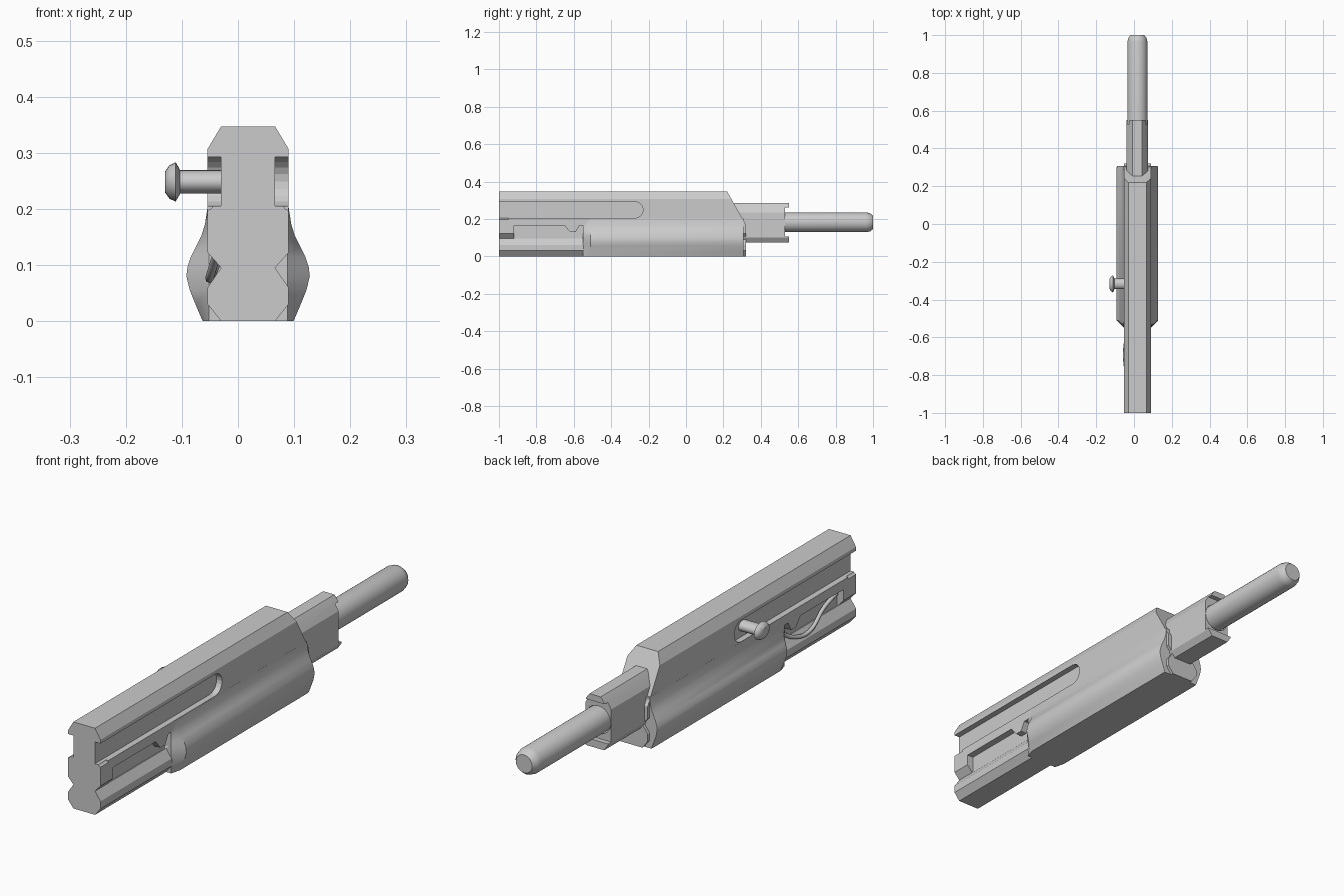
import bpy, bmesh, math
from mathutils import Vector

if "Cube" in bpy.data.objects:
    bpy.data.objects.remove(bpy.data.objects["Cube"])

CX = 0.018  # body centre line in x


def finish(name, bm, angle=None):
    bmesh.ops.recalc_face_normals(bm, faces=bm.faces)
    me = bpy.data.meshes.new(name)
    bm.to_mesh(me)
    bm.free()
    ob = bpy.data.objects.new(name, me)
    bpy.context.collection.objects.link(ob)
    if angle:
        smooth(ob, angle)
    return ob


def smooth(ob, angle):
    bpy.ops.object.select_all(action='DESELECT')
    ob.select_set(True)
    bpy.context.view_layer.objects.active = ob
    bpy.ops.object.shade_smooth_by_angle(angle=math.radians(angle))


def mirrored(half):
    return half + [(-x, z) for x, z in reversed(half)]


def loft(rings):
    bm = bmesh.new()
    vs = [[bm.verts.new(p) for p in r] for r in rings]
    n = len(vs[0])
    for a, b in zip(vs, vs[1:]):
        for i in range(n):
            bm.faces.new((a[i], a[(i + 1) % n], b[(i + 1) % n], b[i]))
    bm.faces.new(vs[0])
    bm.faces.new(vs[-1])
    return bm


def prism_y(pts, a, b):
    return loft([[(CX + x, y, z) for x, z in pts] for y in (a, b)])


def prism_x(pts, a, b):
    return loft([[(CX + x, y, z) for y, z in pts] for x in (a, b)])


def lathe(pts, place, seg=24):
    return loft([[place(t, r * math.cos(2 * math.pi * i / seg),
                        r * math.sin(2 * math.pi * i / seg)) for i in range(seg)]
                 for t, r in pts])


def cut(ob, bm):
    cutter = finish("cutter", bm)
    cutter.hide_render = True
    m = ob.modifiers.new("cut", 'BOOLEAN')
    m.operation, m.solver, m.object = 'DIFFERENCE', 'EXACT', cutter
    bpy.context.view_layer.objects.active = ob
    bpy.ops.object.modifier_apply(modifier=m.name)
    bpy.data.objects.remove(cutter)


# Main body: extruded section with side grooves and a sloped rear end
section = mirrored([(.048, 0), (.072, .03), (.072, .06), (.048, .095),
                    (.072, .122), (.072, .307), (.048, .347)])
bm = prism_y(section, -1, .32)
res = bmesh.ops.bisect_plane(bm, geom=bm.verts[:] + bm.edges[:] + bm.faces[:],
                             plane_co=Vector((0, .22, .347)),
                             plane_no=Vector((0, .177, .1)).normalized(),
                             clear_outer=True)
edges = [e for e in res['geom_cut'] if isinstance(e, bmesh.types.BMEdge)]
bmesh.ops.holes_fill(bm, edges=edges, sides=0)
body = finish("body", bm)

# Long round-ended slots, front run-outs and notched windows on both sides
slot = [(-1.05, .205), (-1.05, .292)]
slot += [(-.273 + .0435 * math.sin(a), .2485 + .0435 * math.cos(a))
         for a in [math.pi * i / 10 for i in range(11)]]
window = [(-.92, .095), (-.92, .166), (-.65, .166), (-.62, .13), (-.59, .13),
          (-.57, .166), (-.52, .166), (-.555, .095)]
for s in (1, -1):
    cut(body, prism_x(slot, s * .048, s * .2))
    runout = [(.048, .26), (.048, .225), (.066, .2), (.1, .185), (.1, .26)]
    cut(body, prism_y([(s * x, z) for x, z in runout], -1.05, -.95))
    cut(body, prism_x(window, s * .044, s * .2))

# Swollen lower sides, tapering into the body at the front
bulge = [(.081, 0), (.093, .028), (.104, .055), (.11, .08), (.108, .097),
         (.102, .115), (.092, .135), (.083, .153), (.077, .172), (.0722, .203)]


def bulge_ring(y, f):
    pts = mirrored([(.07 + (x - .07) * f, z) for x, z in bulge])
    return [(CX + x, y, z) for x, z in pts]


finish("side_bulge", loft([bulge_ring(-.55, 0), bulge_ring(-.51, 1),
                           bulge_ring(.3, 1), bulge_ring(.308, .9)]), 35)

# Barrel holder with lips at the top and bottom and a bore
holder = finish("barrel_holder", prism_y(mirrored(
    [(.04, .075), (.057, .1), (.057, .235), (.035, .272), (.025, .285)]), .15, .55))
cut(holder, prism_y([(-.1, .105), (.1, .105), (.1, .26), (-.1, .26)], .53, .6))
cut(holder, lathe([(.47, .0555), (.6, .0555)],
                  lambda t, u, v: (CX + u, t, .18 + v), 32))
smooth(holder, 30)

# Barrel rod with a rounded tip
finish("barrel", lathe([(.4, .053), (.965, .053), (.985, .048), (1, .036)],
                       lambda t, u, v: (CX + u, t, .182 + v)), 40)

# Side handle knob in the left slot
finish("handle_knob", lathe([(0, .021), (-.103, .021), (-.111, .035),
                             (-.122, .03), (-.13, .019)],
                            lambda t, u, v: (t, -.317 + 1.3 * u, .248 + v), 20), 35)

# Bent spring wire in the left window
cu = bpy.data.curves.new("spring_wire", 'CURVE')
cu.dimensions, cu.bevel_depth, cu.bevel_resolution = '3D', .008, 2
cu.use_fill_caps, cu.resolution_u = True, 6
path = [(-.03, -.91, .15), (-.036, -.82, .125), (-.05, -.71, .078),
        (-.046, -.63, .085), (-.036, -.58, .11), (-.03, -.55, .14)]
sp = cu.splines.new('BEZIER')
sp.bezier_points.add(len(path) - 1)
for p, co in zip(sp.bezier_points, path):
    p.co = co
    p.handle_left_type = p.handle_right_type = 'AUTO'
bpy.context.collection.objects.link(bpy.data.objects.new("spring_wire", cu))
